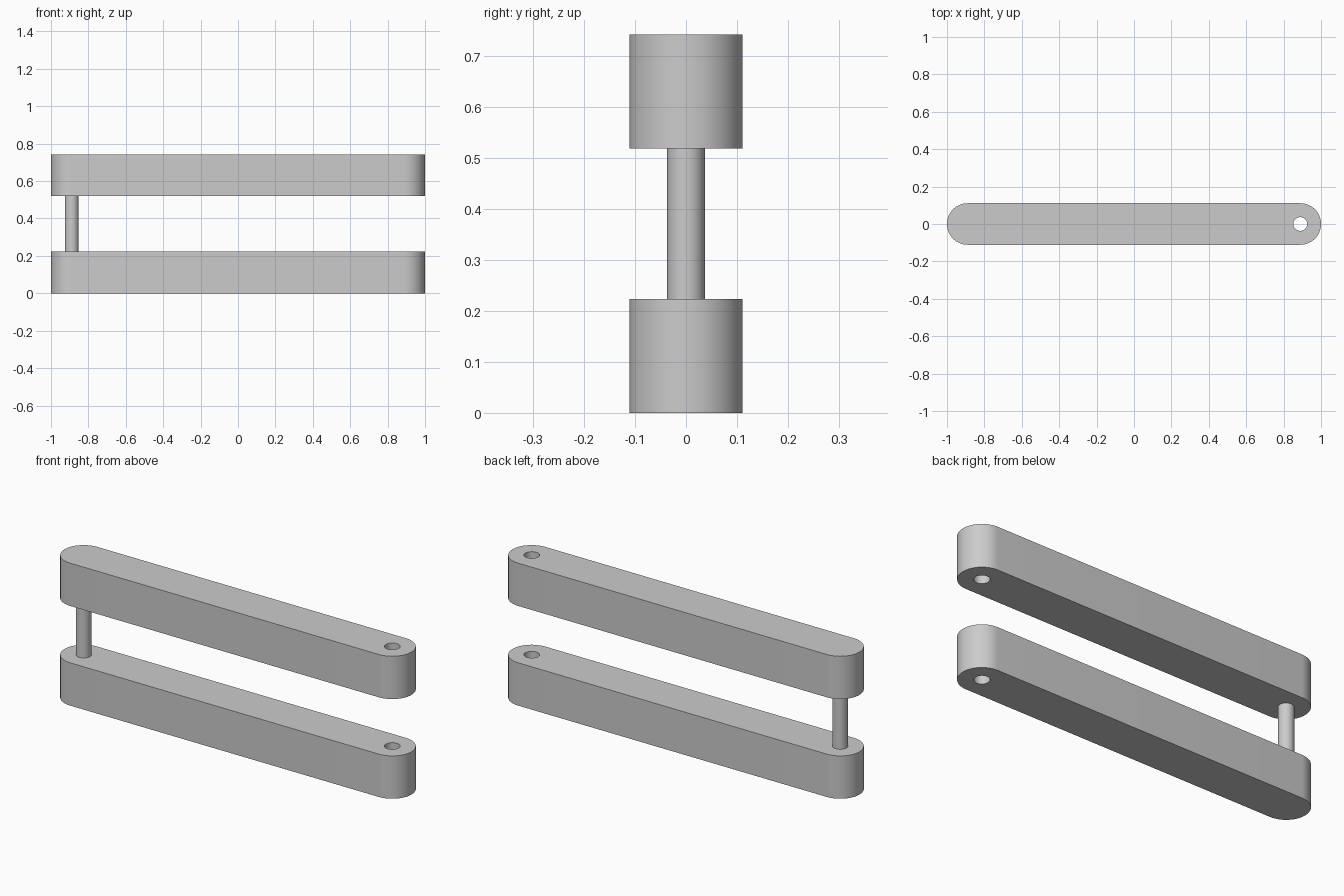
import bpy, bmesh
from math import pi, cos, sin, radians

cube = bpy.data.objects.get("Cube")
if cube:
    bpy.data.objects.remove(cube, do_unlink=True)

RADIUS = 0.111          # rounded end radius of each bar
PIVOT = 1 - RADIUS      # distance of pin and hole from the centre
PIN = 0.037             # pin and hole radius
HEIGHT = 0.223
UPPER_Z = 0.519

grey = bpy.data.materials.new("plain grey")
grey.use_nodes = True
colour = (0.6, 0.6, 0.6, 1)
grey.diffuse_color = colour
grey.node_tree.nodes["Principled BSDF"].inputs["Base Color"].default_value = colour


def arc(cx, radius, start, sweep, count):
    """Points along an arc centred on the x axis."""
    return [(cx + radius * cos(start + sweep * i / count),
             radius * sin(start + sweep * i / count), 0) for i in range(count + 1)]


def extruded(name, loops, z, height):
    """Fill closed outlines (inner ones become holes) and extrude upwards."""
    bm = bmesh.new()
    edges = []
    for loop in loops:
        verts = [bm.verts.new(p) for p in loop]
        edges += [bm.edges.new((v, verts[i - 1])) for i, v in enumerate(verts)]
    bmesh.ops.triangle_fill(bm, edges=edges, use_beauty=True, normal=(0, 0, 1))
    top = bmesh.ops.extrude_face_region(bm, geom=bm.faces[:], use_keep_orig=True)
    moved = [g for g in top["geom"] if isinstance(g, bmesh.types.BMVert)]
    bmesh.ops.translate(bm, verts=moved, vec=(0, 0, height))
    bmesh.ops.recalc_face_normals(bm, faces=bm.faces[:])
    mesh = bpy.data.meshes.new(name)
    bm.to_mesh(mesh)
    bm.free()
    mesh.materials.append(grey)
    obj = bpy.data.objects.new(name, mesh)
    obj.location.z = z
    bpy.context.collection.objects.link(obj)
    bpy.ops.object.select_all(action='DESELECT')
    obj.select_set(True)
    bpy.context.view_layer.objects.active = obj
    bpy.ops.object.shade_smooth_by_angle(angle=radians(30))


# Two round-ended bars, each with a through hole at its left end
outline = arc(PIVOT, RADIUS, -pi / 2, pi, 32) + arc(-PIVOT, RADIUS, pi / 2, pi, 32)
hole = arc(PIVOT, PIN, 0, 2 * pi, 40)[:-1]
extruded("lower_bar", [outline, hole], 0, HEIGHT)
extruded("upper_bar", [outline, hole], UPPER_Z, HEIGHT)

# Pin joining the bars at the right end
pin = arc(-PIVOT, PIN, 0, 2 * pi, 40)[:-1]
extruded("connecting_pin", [pin], HEIGHT, UPPER_Z - HEIGHT)
